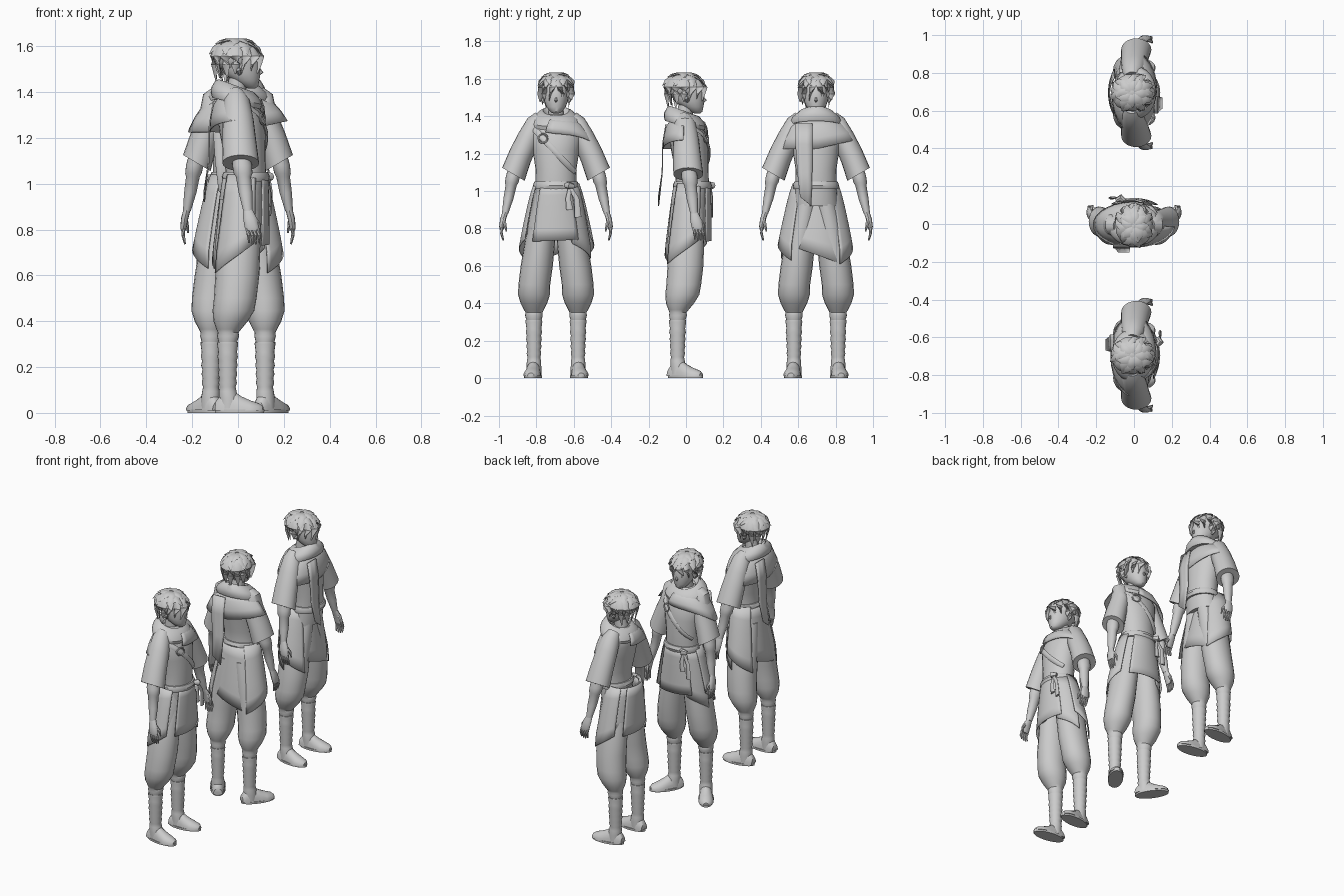
import bpy, bmesh, math, random
from mathutils import Matrix, Vector

grey = bpy.data.materials.new("plain_grey")
grey.diffuse_color = (0.6, 0.6, 0.6, 1)
place = Matrix()          # current figure (or garment) transform


def finish(name, rows, closed=True, cap=True, thick=0):
    """Skin a list of point rows into one object."""
    bm = bmesh.new()
    vs = [[bm.verts.new(place @ Vector(p)) for p in r] for r in rows]
    n = len(vs[0])
    for a, b in zip(vs, vs[1:]):
        for i in range(n if closed else n - 1):
            j = (i + 1) % n
            bm.faces.new((a[i], a[j], b[j], b[i]))
    if closed and cap:
        bm.faces.new(vs[0][::-1])
        bm.faces.new(vs[-1])
    bmesh.ops.recalc_face_normals(bm, faces=bm.faces)
    me = bpy.data.meshes.new(name)
    bm.to_mesh(me)
    bm.free()
    me.materials.append(grey)
    ob = bpy.data.objects.new(name, me)
    bpy.context.collection.objects.link(ob)
    if thick:
        ob.modifiers.new("thickness", "SOLIDIFY").thickness = thick
    return ob


def loft(name, rings, n=20, tx=0, ty=0, cap=True):
    """Stack of level ellipses (z, cx, cy, rx, ry); tx, ty tilt each ring."""
    rows = []
    for z, cx, cy, rx, ry in rings:
        rows.append([(cx + rx * math.cos(a), cy + ry * math.sin(a),
                      z + tx * math.cos(a) + ty * math.sin(a))
                     for a in (2 * math.pi * i / n for i in range(n))])
    return finish(name, rows, cap=cap)


def sweep(name, pts, radii, n=8, flat=1, ref=(0, 0, 1)):
    """Tapered tube through points; flat squeezes it."""
    pts = [Vector(p) for p in pts]
    rows = []
    for i, p in enumerate(pts):
        t = (pts[min(i + 1, len(pts) - 1)] - pts[max(i - 1, 0)]).normalized()
        u = t.cross(Vector(ref)).normalized()
        v = u.cross(t)
        rows.append([p + radii[i] * (u * math.cos(a) + v * flat * math.sin(a))
                     for a in (2 * math.pi * k / n for k in range(n))])
    return finish(name, rows)


def panel(name, a0, a1, top, bottoms, off=0.0, grow=0.0):
    """Hanging cloth between two angles with a slanted hem."""
    rows = []
    for r in range(6):
        row = []
        for i in range(13):
            s = i / 12
            a = math.radians(a0 + (a1 - a0) * s)
            z = top + (bottoms[0] + (bottoms[1] - bottoms[0]) * s - top) * r / 5
            d = (1.04 - z) / 0.39
            e = max(0, min(1, d * 1.15)) ** 0.8
            g = off + grow * d
            row.append((0.03 - 0.025 * d + (0.095 + 0.025 * e + g) * math.cos(a),
                        (0.113 + 0.072 * e + g) * math.sin(a), z))
        rows.append(row)
    finish(name, rows, closed=False, thick=0.005)


TORSO = [(0.92, 0.02, 0, 0.09, 0.12), (1.03, 0.035, 0, 0.088, 0.108), (1.12, 0.03, 0, 0.09, 0.11),
         (1.22, 0.02, 0, 0.10, 0.125), (1.30, 0.01, 0, 0.10, 0.14), (1.37, -0.005, 0, 0.08, 0.125),
         (1.41, -0.01, 0, 0.045, 0.05)]


def chest_x(y, z):
    for a, b in zip(TORSO, TORSO[1:]):
        if a[0] <= z <= b[0]:
            t = (z - a[0]) / (b[0] - a[0])
            c, rx, ry = (a[k] + (b[k] - a[k]) * t for k in (1, 3, 4))
            return c + rx * math.sqrt(max(0, 1 - (y / ry) ** 2)) + 0.004


def on_scalp(a, e, r):
    """Point above the scalp at heading a and elevation e."""
    a, e = math.radians(a), math.radians(e)
    return (-0.01 + 0.1 * r * math.cos(e) * math.cos(a), 0.087 * r * math.cos(e) * math.sin(a),
            1.555 + 0.076 * r * math.sin(e))


def head():
    loft("neck", [(1.34, -0.015, 0, 0.045, 0.045), (1.46, 0.0, 0, 0.04, 0.04)])
    loft("face", [(1.415, 0.06, 0, 0.015, 0.015), (1.425, 0.052, 0, 0.036, 0.032),
                  (1.45, 0.035, 0, 0.058, 0.052), (1.48, 0.018, 0, 0.08, 0.063),
                  (1.52, 0.008, 0, 0.09, 0.07), (1.58, 0, 0, 0.085, 0.07), (1.61, 0, 0, 0.05, 0.05)])
    sweep("nose", [(0.09, 0, 1.505), (0.102, 0, 1.485), (0.09, 0, 1.475)], [0.004, 0.009, 0.005], 6, ref=(0, 1, 0))
    for s in (-1, 1):
        sweep("ear", [(0.005, s * 0.066, 1.475), (0, s * 0.076, 1.495), (-0.005, s * 0.076, 1.515)],
              [0.006, 0.014, 0.008], 6)
    loft("hair_cap", [(1.555 + 0.073 * math.sin(t), -0.012, 0, 0.096 * math.cos(t), 0.083 * math.cos(t))
                      for t in (math.radians(-62 + 15 * k) for k in range(11))])
    # Long fringe, side and nape locks, parted at the brow
    rnd = random.Random(4)
    for i in range(14):
        a = 13 + i * 25.7
        c = math.cos(math.radians(a))
        part = (0 if c < 0.4 else 9 if a < 180 else -9)
        low = -55 if c > 0.3 else -62 if c > -0.3 else -72
        w = rnd.uniform(0.026, 0.031)
        end = on_scalp(a + part + rnd.uniform(-8, 8), low * 0.6, rnd.uniform(1.1, 1.24))
        tip = 1.485 if c > 0.3 else 1.475 if c > -0.3 else 1.445
        sweep("hair_lock", [on_scalp(a, 60, 0.95), on_scalp(a, 28, 1.01), on_scalp(a, 0, 1.04),
                            on_scalp(a + part * 0.6, -25, 1.09), (end[0], end[1], tip + rnd.uniform(-0.01, 0.02))],
              [w * 0.6, w, w, w * 0.75, 0.002], 6, 0.3)
    # Tousled upper tufts swept away from the crown
    for count, e0, e1 in ((11, 62, 5), (8, 82, 38)):
        for i in range(count):
            a = i * 360 / count + rnd.uniform(-9, 9)
            b = a + rnd.uniform(-25, 25)
            sweep("hair_tuft", [on_scalp(a, e0, 0.94), on_scalp(a, e0 * 0.7 + e1 * 0.3, 1.02),
                                on_scalp((a + b) / 2, e0 * 0.35 + e1 * 0.65, 1.08),
                                on_scalp(b, e1, rnd.uniform(1.13, 1.24))],
                  [0.018, 0.026, 0.02, 0.002], 6, 0.3)


def limbs(arm_scale, splay):
    global place
    base = place.copy()
    for s in (-1, 1):
        k = s * arm_scale
        m = s * arm_scale ** 1.2
        loft("sleeve", [(1.385, -0.01, s * 0.08, 0.04, 0.03), (1.355, -0.005, s * 0.11, 0.058, 0.042),
                        (1.28, 0.0, m * 0.148, 0.068, 0.05), (1.19, 0.005, m * 0.19, 0.074, 0.055),
                        (1.09, 0.012, m * 0.228, 0.08, 0.06)], ty=s * 0.035)
        loft("forearm", [(1.15, 0.01, k * 0.215, 0.036, 0.032), (1.08, 0.018, k * 0.23, 0.043, 0.038),
                         (1.045, 0.022, k * 0.237, 0.041, 0.036), (1.03, 0.024, k * 0.24, 0.033, 0.03),
                         (0.96, 0.033, k * 0.254, 0.03, 0.027), (0.88, 0.043, k * 0.272, 0.02, 0.017)])
        loft("palm", [(0.89, 0.042, k * 0.27, 0.02, 0.016), (0.85, 0.052, k * 0.283, 0.03, 0.016),
                      (0.81, 0.06, k * 0.29, 0.031, 0.014), (0.795, 0.062, k * 0.29, 0.028, 0.011)], 12)
        for f in range(4):
            x = 0.04 + 0.015 * f
            sweep("finger", [(x, k * 0.29, 0.805), (x + 0.006, k * 0.292, 0.775),
                             (x + 0.008, k * 0.282, 0.742 - 0.006 * (f in (1, 2)))], [0.009, 0.008, 0.004], 6)
        sweep("thumb", [(0.07, k * 0.28, 0.85), (0.092, k * 0.272, 0.82), (0.096, k * 0.265, 0.785)],
              [0.011, 0.009, 0.004], 6)
        loft("trouser_leg", [(0.93, 0.01, s * 0.05, 0.09, 0.06), (0.75, 0.0, s * 0.083, 0.098, 0.08),
                             (0.6, -0.003, s * 0.103, 0.096, 0.086), (0.5, -0.012, s * 0.116, 0.093, 0.085),
                             (0.445, -0.02, s * 0.118, 0.091, 0.085), (0.4, -0.032, s * 0.118, 0.075, 0.071),
                             (0.365, -0.04, s * 0.118, 0.054, 0.053), (0.35, -0.043, s * 0.118, 0.045, 0.045),
                             (0.335, -0.043, s * 0.118, 0.048, 0.047), (0.3, -0.045, s * 0.118, 0.038, 0.038)])
        # Boots turn about the ankle
        place = base @ Matrix.Translation((-0.045, s * 0.118, 0)) @ Matrix.Rotation(s * splay, 4, "Z")
        shaft = [(0.31, 0, 0, 0.045, 0.044), (0.3, 0, 0, 0.046, 0.045)]
        for i in range(5):          # soft leather folds
            z, r = 0.265 - 0.038 * i, 0.044 - 0.0015 * i
            shaft += [(z, 0, 0, r - 0.003, r - 0.004), (z - 0.02, 0, 0, r + 0.001, r)]
        loft("boot_shaft", shaft + [(0.06, 0.005, 0, 0.042, 0.04), (0.02, 0.005, 0, 0.045, 0.04)])
        rows = []
        for x, w, h in ((-0.052, 0.028, 0.05), (-0.03, 0.038, 0.08), (0.02, 0.04, 0.1), (0.06, 0.045, 0.072),
                        (0.1, 0.047, 0.054), (0.137, 0.038, 0.042), (0.155, 0.018, 0.028)):
            rows.append([(x, w * math.cos(t), 0.01 + max(0, (h - 0.01) * math.sin(t)))
                         for t in (math.pi * q / 10 for q in range(11))])
        finish("boot_foot", rows)
        loft("boot_sole", [(0.0, 0.052, 0, 0.108, 0.047), (0.014, 0.052, 0, 0.109, 0.048)])
        place = base


def garment():
    # Layered skirt, each layer clear of the next
    panel("under_skirt", -180, 180, 1.03, (0.76, 0.76), -0.012, -0.006)
    panel("front_panel", -42, 40, 1.04, (0.73, 0.74), 0.006, 0.004)
    panel("left_front_panel", 28, 85, 1.035, (0.72, 0.64), 0.0, -0.002)
    panel("left_side_panel", 72, 140, 1.04, (0.75, 0.63), 0.007, 0.012)
    panel("right_side_panel", -140, -62, 1.04, (0.61, 0.74), 0.007, 0.008)
    panel("back_panel", 125, 235, 1.035, (0.72, 0.60), 0.0, 0.0)
    # Cowl and shoulder cape
    loft("cowl", [(1.40, -0.01, 0, 0.05, 0.052), (1.43, -0.015, 0, 0.068, 0.07), (1.425, -0.015, 0, 0.084, 0.088),
                  (1.395, -0.01, 0, 0.107, 0.125), (1.37, -0.006, 0, 0.113, 0.14), (1.35, -0.006, 0, 0.106, 0.138),
                  (1.355, -0.005, 0, 0.06, 0.08)], 24, tx=-0.025, cap=False)
    rows = []
    for t, rx, ry in ((0, 0.07, 0.09), (0.3, 0.105, 0.152), (0.65, 0.118, 0.19), (1, 0.122, 0.218)):
        row = []
        for i in range(25):
            a = math.radians(-15 + 280 * i / 24)
            hem = 1.225 + 0.08 * max(0, math.cos(a)) + 0.05 * max(0, -math.sin(a))
            row.append((rx * math.cos(a) - 0.003, ry * math.sin(a), 1.395 + (hem - 1.395) * t))
        rows.append(row)
    finish("shoulder_cape", rows, closed=False, thick=0.005)
    rows = [[(x, y0 + (y1 - y0) * i / 3, z + 0.05 * (i / 3) * (z < 1)) for i in range(4)]
            for z, x, y0, y1 in ((1.36, -0.11, 0.02, 0.11), (1.25, -0.128, 0.02, 0.11),
                                 (1.1, -0.13, 0.02, 0.1), (0.92, -0.15, 0.025, 0.085))]
    finish("cape_tail", rows, closed=False, thick=0.006)


def trim():
    # Chest strap with ring, and knotted sash
    pts = [(chest_x(y, z) + 0.002, y, z) for y, z in ((-0.12 + 0.022 * i, 1.335 - 0.0235 * i) for i in range(11))]
    sweep("chest_strap", pts, [0.016] * 11, 6, 0.4, ref=(1, 0, 0))
    ring = []
    for i in range(17):
        t = math.pi * i / 8
        y, z = -0.07 + 0.024 * math.cos(t), 1.282 + 0.024 * math.sin(t)
        ring.append((chest_x(y, z) + 0.008, y, z))
    sweep("strap_ring", ring, [0.005] * 17, 6, ref=(1, 0, 0))
    sweep("sash_knot", [(0.12, 0.05, 1.03), (0.138, 0.07, 1.03), (0.125, 0.095, 1.025)], [0.012, 0.02, 0.012])
    for y, z in ((0.065, 0.9), (0.11, 0.86)):
        sweep("sash_tail", [(0.132, 0.075, 1.02), (0.14, y, 0.96), (0.138, y + 0.008, z)],
              [0.01, 0.014, 0.018], 6, 0.45, ref=(1, 0, 0))


def figure(y, turn, arm_scale, splay, cloth_turn, trimmed):
    global place
    place = Matrix.Translation((0, y, 0)) @ Matrix.Rotation(turn, 4, "Z")
    head()
    loft("tunic", TORSO, 24)
    loft("belt", [(1.01, 0.034, 0, 0.098, 0.119), (1.03, 0.034, 0, 0.105, 0.124), (1.05, 0.034, 0, 0.097, 0.116)], 24)
    limbs(arm_scale, math.radians(splay))
    if trimmed:
        trim()
    place = place @ Matrix.Rotation(cloth_turn, 4, "Z")
    garment()


figure(-0.695, 0, 1, 6, 0, True)
figure(0, math.pi / 2, 0.82, 35, 0, True)
figure(0.695, 0, 1, 6, math.pi, False)

for ob in bpy.data.objects:
    ob.select_set(True)
    bpy.context.view_layer.objects.active = ob
bpy.ops.object.shade_smooth_by_angle(angle=math.radians(40))
